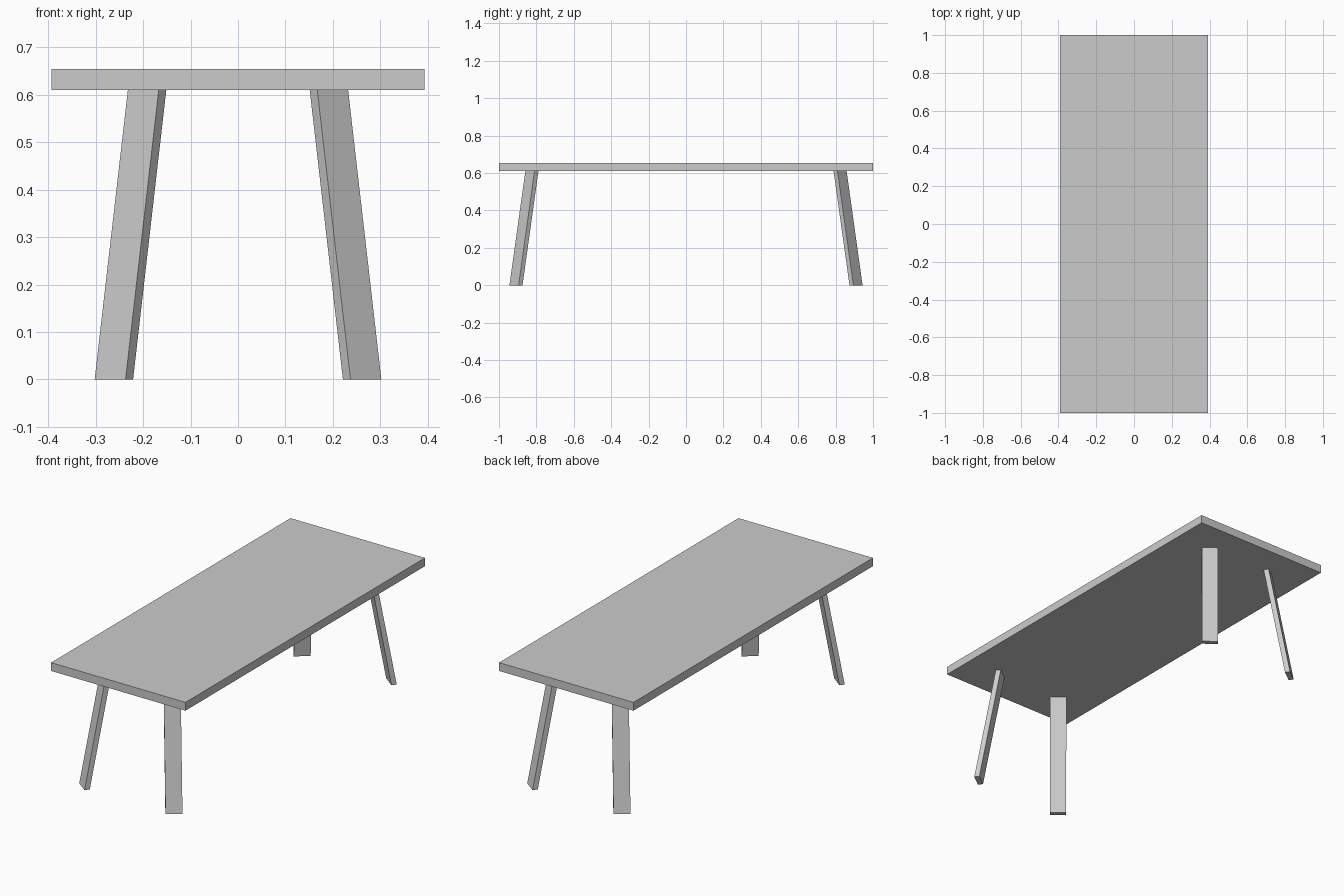
import bpy, bmesh
from mathutils import Vector

if "Cube" in bpy.data.objects:
    bpy.data.objects.remove(bpy.data.objects["Cube"])

TOP_Z, UNDER_Z = 0.654, 0.61


def add_object(name, bm):
    bmesh.ops.recalc_face_normals(bm, faces=bm.faces)
    mesh = bpy.data.meshes.new(name)
    bm.to_mesh(mesh)
    bm.free()
    obj = bpy.data.objects.new(name, mesh)
    bpy.context.collection.objects.link(obj)
    return obj


def sheared_prism(name, profile, z0, z1, lean=(0, 0)):
    """Extrude a flat profile from z0 to z1 along a leaning direction."""
    bm = bmesh.new()
    face = bm.faces.new([bm.verts.new((x, y, z0)) for x, y in profile])
    ext = bmesh.ops.extrude_face_region(bm, geom=[face], use_keep_orig=True)
    verts = [g for g in ext["geom"] if isinstance(g, bmesh.types.BMVert)]
    bmesh.ops.translate(bm, verts=verts, vec=Vector((*lean, z1 - z0)))
    return add_object(name, bm)


# Table top slab
w, d = 0.393, 1.0
sheared_prism("table_top", [(-w, -d), (w, -d), (w, d), (-w, d)], UNDER_Z, TOP_Z)

# Splayed plank legs, turned toward the corners
foot = [(0.237, -0.944), (0.302, -0.895), (0.286, -0.874), (0.221, -0.923)]
for sx, side in ((-1, "left"), (1, "right")):
    for sy, end in ((1, "front"), (-1, "back")):
        profile = [(x * sx, y * sy) for x, y in foot]
        sheared_prism(f"{end}_{side}_leg", profile, 0, UNDER_Z,
                      (-0.07 * sx, 0.085 * sy))
